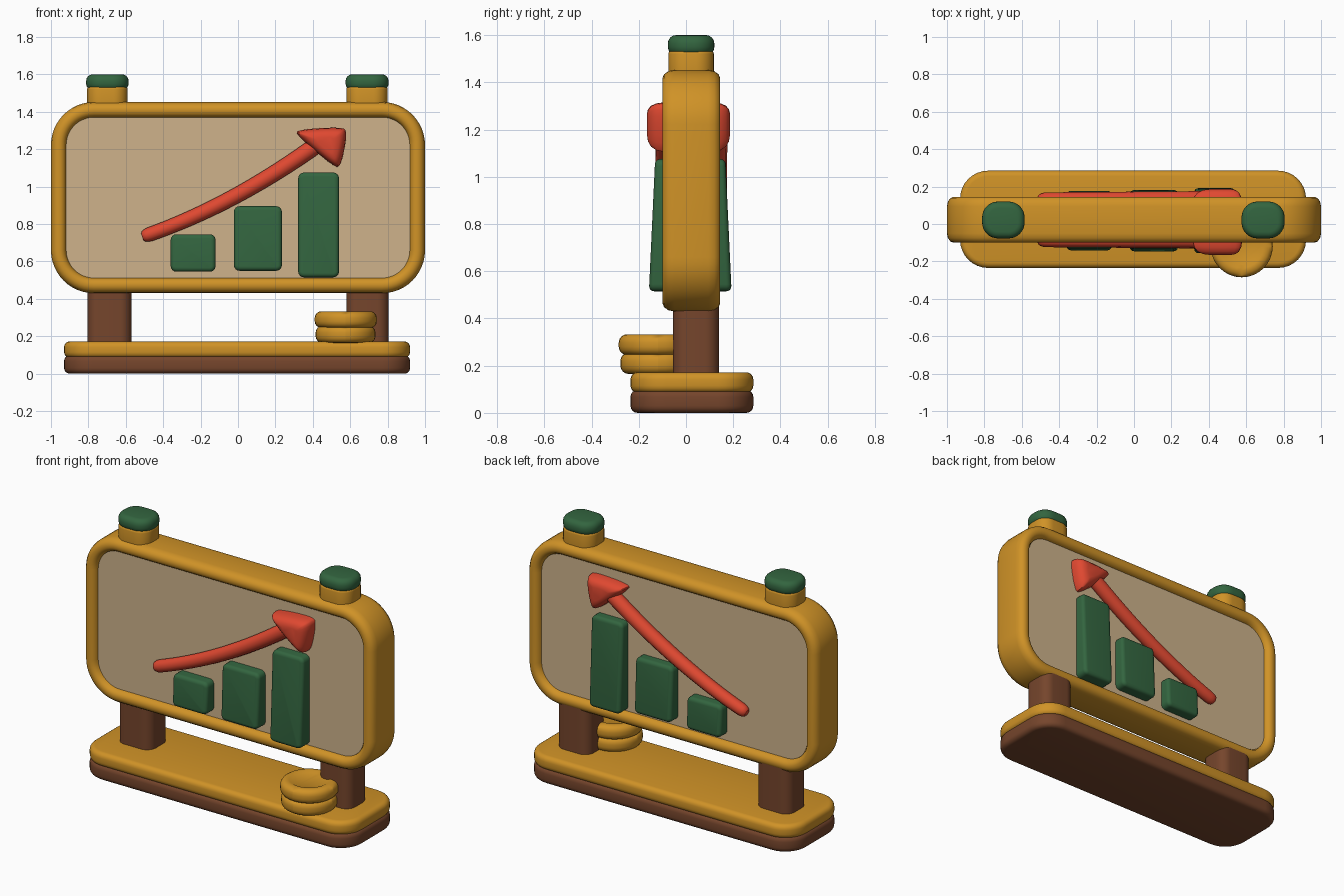
import bpy, bmesh, math

if "Cube" in bpy.data.objects:
    bpy.data.objects.remove(bpy.data.objects["Cube"])


def material(name, rgb):
    m = bpy.data.materials.new(name)
    m.diffuse_color = (*rgb, 1)
    m.use_nodes = True
    m.node_tree.nodes["Principled BSDF"].inputs["Base Color"].default_value = m.diffuse_color
    return m


GOLD = material("gold", (0.63, 0.29, 0.02))
CREAM = material("cream", (0.62, 0.45, 0.26))
GREEN = material("green", (0.033, 0.13, 0.05))
RED = material("red", (0.74, 0.065, 0.03))
BROWN = material("brown", (0.18, 0.06, 0.025))


def rounded_rect(a0, a1, b0, b1, r, n=8):
    """Outline function: inset -> list of points."""
    def outline(d):
        rr = max(r - d, 0.006)
        pts = []
        for k, (ca, cb) in enumerate([(a1 - d - rr, b1 - d - rr), (a0 + d + rr, b1 - d - rr),
                                      (a0 + d + rr, b0 + d + rr), (a1 - d - rr, b0 + d + rr)]):
            for i in range(n + 1):
                t = math.pi / 2 * (k + i / n)
                pts.append((ca + rr * math.cos(t), cb + rr * math.sin(t)))
        return pts
    return outline


def pillow(h0, h1, r):
    """Profile (inset, height) of a block with rounded rims."""
    q = [(r * (1 - math.sin(t)), r * (1 - math.cos(t))) for t in (i * math.pi / 8 for i in range(5))]
    return [(d, h0 + e) for d, e in q] + [(d, h1 - e) for d, e in reversed(q)]


def loft(name, outline, profile, mat, axis='z', ring=False):
    bm = bmesh.new()
    rows = []
    for d, h in profile:
        rows.append([bm.verts.new((a, b, h) if axis == 'z' else (a, h, b)) for a, b in outline(d)])
    n = len(rows[0])
    for j in range(len(rows) if ring else len(rows) - 1):
        r0, r1 = rows[j], rows[(j + 1) % len(rows)]
        for i in range(n):
            bm.faces.new((r0[i], r0[(i + 1) % n], r1[(i + 1) % n], r1[i]))
    if not ring:
        bm.faces.new(rows[0])
        bm.faces.new(rows[-1])
    bmesh.ops.recalc_face_normals(bm, faces=bm.faces)
    me = bpy.data.meshes.new(name)
    bm.to_mesh(me)
    bm.free()
    me.materials.append(mat)
    ob = bpy.data.objects.new(name, me)
    bpy.context.collection.objects.link(ob)
    return ob


# Two-layer base
base = rounded_rect(-0.93, 0.92, -0.235, 0.285, 0.15)
loft("base_bottom", base, pillow(0.0, 0.098, 0.03), BROWN)
loft("base_top", base, pillow(0.085, 0.172, 0.03), GOLD)

# Posts, necks and caps
for side, x0, x1, cx0, cx1 in [("left", -0.805, -0.57, -0.812, -0.585),
                               ("right", 0.58, 0.805, 0.575, 0.805)]:
    loft(side + "_post", rounded_rect(x0, x1, -0.055, 0.14, 0.06),
         [(0, 0.15), (0, 0.46)], BROWN)
    loft(side + "_neck", rounded_rect(cx0 + 0.005, cx1 - 0.005, -0.075, 0.118, 0.075),
         pillow(1.40, 1.535, 0.015), GOLD)
    loft(side + "_cap", rounded_rect(cx0, cx1, -0.077, 0.12, 0.085),
         pillow(1.515, 1.6, 0.035), GREEN)

# Board frame (ring) and cream panel
frame = [(0.085, -0.04), (0.08, -0.075), (0.068, -0.093), (0.052, -0.1), (0.035, -0.1), (0.018, -0.093),
         (0.005, -0.075), (0, -0.05)]
frame += [(d, 0.045 - y) for d, y in reversed(frame)]
loft("board_frame", rounded_rect(-1, 1, 0.43, 1.452, 0.23, 12), frame, GOLD, 'y', ring=True)
loft("board_panel", rounded_rect(-0.93, 0.93, 0.50, 1.38, 0.16, 12),
     [(0, -0.065), (0, 0.11)], CREAM, 'y')

# Chart bars run right through the board, thinner toward the top
for name, x0, x1, z0, z1, dep in [("short_bar", -0.36, -0.12, 0.545, 0.745, 0.16),
                                  ("middle_bar", -0.022, 0.235, 0.55, 0.895, 0.165),
                                  ("tall_bar", 0.322, 0.54, 0.515, 1.075, 0.175)]:
    bar = loft(name, rounded_rect(x0, x1, z0, z1, 0.03, 4),
               pillow(-dep, dep, 0.022), GREEN, 'y')
    for v in bar.data.vertices:
        s = 1 - 0.15 * (v.co.z - z0) / 0.56
        v.co.y = 0.018 + v.co.y * s

# Rising arrow shafts, front and back
for side, y in [("front", -0.086), ("back", 0.131)]:
    cu = bpy.data.curves.new(side + "_arrow_shaft", 'CURVE')
    cu.dimensions = '3D'
    cu.bevel_depth = 0.04
    cu.bevel_resolution = 4
    cu.use_fill_caps = True
    sp = cu.splines.new('POLY')
    xs = [-0.512, -0.505, -0.49] + [-0.47 + 0.9 * i / 18 for i in range(19)]
    sp.points.add(len(xs) - 1)
    radii = [0.45, 0.72, 0.88]
    for i, x in enumerate(xs):
        z = 0.742 + 0.448 * (x + 0.48) + 0.203 * (x + 0.48) * x
        sp.points[i].co = (x, y, z, 1)
        sp.points[i].radius = radii[i] if i < 3 else 0.95 + 0.01 * (i - 3)
    cu.materials.append(RED)
    ob = bpy.data.objects.new(side + "_arrow_shaft", cu)
    bpy.context.collection.objects.link(ob)
    bpy.ops.object.select_all(action='DESELECT')
    ob.select_set(True)
    bpy.context.view_layer.objects.active = ob
    bpy.ops.object.convert(target='MESH')


# Arrow head: rounded triangle through the board
def triangle(d):
    pts = [(0.592, 1.322), (0.28, 1.302), (0.545, 1.078)]
    for f in (0.12, 0.25, 0.25):
        out = []
        for i, p in enumerate(pts):
            q = pts[(i + 1) % len(pts)]
            out += [tuple(p[k] + (q[k] - p[k]) * t for k in (0, 1)) for t in (f, 1 - f)]
        pts = out
    return [(0.475 + (a - 0.475) * (1 - d), 1.232 + (b - 1.232) * (1 - d)) for a, b in pts]


head = [(0.6, -0.166), (0.35, -0.161), (0.17, -0.148), (0.05, -0.125), (0, -0.095)]
loft("arrow_head", triangle, head + [(d, 0.021 - y) for d, y in reversed(head)], RED, 'y')

# Coin stack
loft("lower_coin", rounded_rect(0.415, 0.735, -0.278, 0.042, 0.16), pillow(0.165, 0.255, 0.035), GOLD)
loft("upper_coin", rounded_rect(0.41, 0.742, -0.285, 0.047, 0.166),
     pillow(0.245, 0.333, 0.035) + [(0.05, 0.333), (0.065, 0.325)], GOLD)

# Smooth shading
bpy.ops.object.select_all(action='SELECT')
bpy.context.view_layer.objects.active = bpy.data.objects["board_frame"]
bpy.ops.object.shade_smooth_by_angle(angle=math.radians(40))
